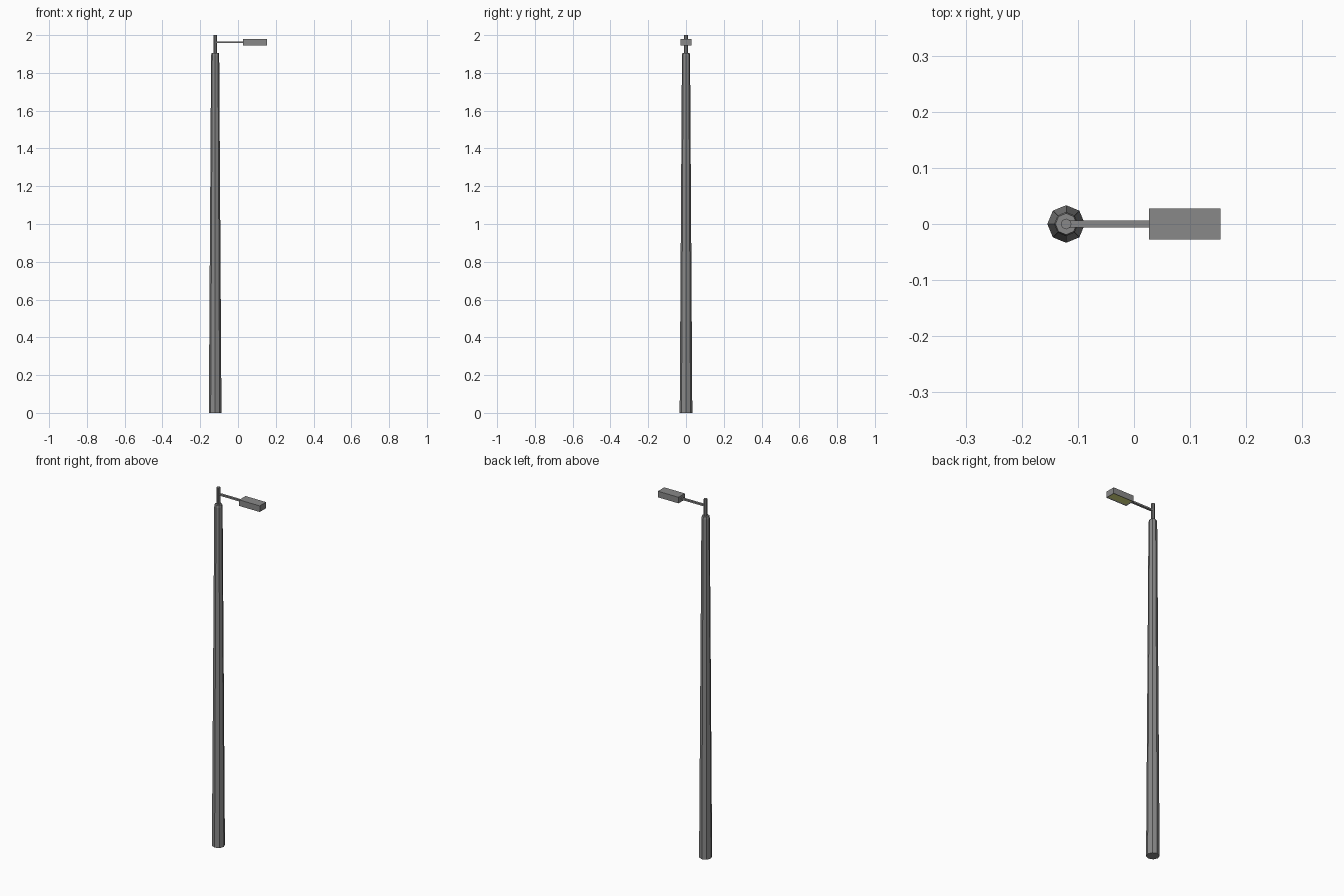
import bpy, bmesh, math

if "Cube" in bpy.data.objects:
    bpy.data.objects.remove(bpy.data.objects["Cube"])

POLE_X = -0.121
HEAD_Z = 1.962


def finish(name, bm):
    bmesh.ops.recalc_face_normals(bm, faces=bm.faces)
    mesh = bpy.data.meshes.new(name)
    bm.to_mesh(mesh)
    bm.free()
    obj = bpy.data.objects.new(name, mesh)
    bpy.context.collection.objects.link(obj)
    return obj


def lathe(name, profile, sides=8):
    """Closed octagonal column from (radius, z) pairs."""
    bm = bmesh.new()
    rings = []
    for r, z in profile:
        angles = [2 * math.pi * i / sides for i in range(sides)]
        rings.append([bm.verts.new((POLE_X + r * math.cos(a), r * math.sin(a), z)) for a in angles])
    for low, high in zip(rings, rings[1:]):
        for i in range(sides):
            j = (i + 1) % sides
            bm.faces.new((low[i], low[j], high[j], high[i]))
    bm.faces.new(rings[0])
    bm.faces.new(rings[-1])
    return finish(name, bm)


def box(bm, x0, x1, width, height, z):
    geom = bmesh.ops.create_cube(bm, size=1)
    for v in geom["verts"]:
        v.co = ((x0 + x1) / 2 + v.co.x * (x1 - x0), v.co.y * width, z + v.co.z * height)


# Tapered pole with a small chamfer at the top, and the thin post above it
lathe("pole", [(0.0335, 0), (0.0215, 1.893), (0.019, 1.906)])
lathe("top_post", [(0.0095, 1.9), (0.0095, 2.0)])

# Horizontal arm
bm = bmesh.new()
box(bm, -0.115, 0.03, 0.0125, 0.009, HEAD_Z)
finish("arm", bm)

# Lamp head with an inset light panel underneath
bm = bmesh.new()
box(bm, 0.027, 0.154, 0.056, 0.034, HEAD_Z)
bm.normal_update()
panel = min(bm.faces, key=lambda f: f.calc_center_median().z)
bmesh.ops.inset_region(bm, faces=[panel], thickness=0.008, depth=-0.003)
panel.material_index = 1
head = finish("lamp_head", bm)

housing = bpy.data.materials.new("housing")
housing.diffuse_color = (0.25, 0.25, 0.25, 1)
housing.use_nodes = True
housing.node_tree.nodes["Principled BSDF"].inputs["Base Color"].default_value = housing.diffuse_color
glow = bpy.data.materials.new("light_panel")
glow.diffuse_color = (0.75, 0.78, 0.25, 1)
glow.use_nodes = True
glow.node_tree.nodes["Principled BSDF"].inputs["Base Color"].default_value = glow.diffuse_color
for obj in bpy.data.objects:
    obj.data.materials.append(housing)
head.data.materials.append(glow)
